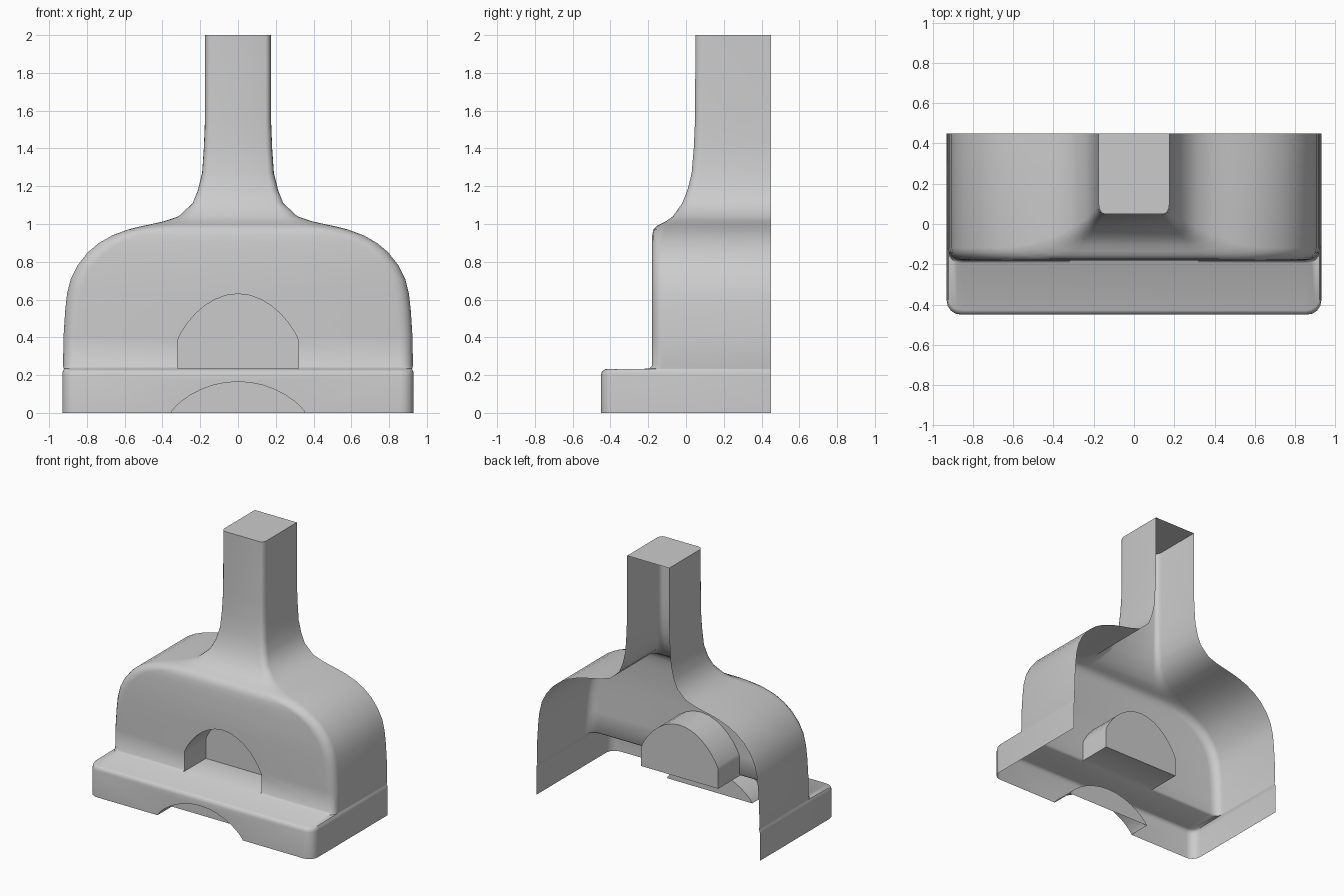
import bpy, bmesh, math

if "Cube" in bpy.data.objects:
    bpy.data.objects.remove(bpy.data.objects["Cube"])

BACK = 0.45


def make_object(name, bm):
    bmesh.ops.recalc_face_normals(bm, faces=bm.faces)
    me = bpy.data.meshes.new(name)
    bm.to_mesh(me)
    bm.free()
    ob = bpy.data.objects.new(name, me)
    bpy.context.collection.objects.link(ob)
    return ob


def section(z, w, front, rx, ry, n=4):
    """U-shaped plan outline, open side at the back, rounded front corners."""
    half = [(w, BACK)]
    for i in range(n + 1):
        a = math.pi / 2 * i / n
        half.append((w - rx + rx * math.cos(a), front + ry - ry * math.sin(a)))
    return [(x, y, z) for x, y in half] + [(-x, y, z) for x, y in reversed(half)]


def arch_cutter(name, half_width, foot, spring, rise, y_back, n=16):
    """Arched prism running from in front of the model back to y_back."""
    pts = [(-half_width, foot)]
    for i in range(n + 1):
        t = -math.cos(math.pi * i / n)
        pts.append((half_width * t, spring + rise * max(0, 1 - t * t) ** 0.8))
    pts.append((half_width, foot))
    bm = bmesh.new()
    face = bm.faces.new([bm.verts.new((x, y_back, z)) for x, z in pts])
    ext = bmesh.ops.extrude_face_region(bm, geom=[face])
    moved = [g for g in ext["geom"] if isinstance(g, bmesh.types.BMVert)]
    bmesh.ops.translate(bm, verts=moved, vec=(0, -0.7 - y_back, 0))
    ob = make_object(name, bm)
    ob.hide_render = True
    return ob


# Sections from hearth to chimney: z, half width, front y, corner rx, ry
rings = [
    (0.00, .930, -.450, .070, .07), (0.20, .930, -.450, .070, .07),
    (0.22, .928, -.445, .070, .07), (0.231, .922, -.428, .070, .06),
    (0.234, .922, -.195, .070, .06), (0.25, .926, -.180, .070, .06),
    (0.40, .924, -.180, .070, .06), (0.54, .915, -.180, .070, .06),
    (0.63, .905, -.180, .072, .06), (0.71, .885, -.180, .075, .06),
    (0.78, .850, -.180, .080, .06), (0.85, .795, -.180, .095, .06),
    (0.90, .735, -.180, .110, .06), (0.94, .665, -.179, .140, .06),
    (0.97, .585, -.173, .170, .06), (0.99, .505, -.155, .180, .06),
    (1.00, .455, -.135, .170, .06), (1.015, .390, -.105, .120, .05),
    (1.04, .315, -.070, .070, .05), (1.11, .240, -.020, .045, .045),
    (1.18, .212, .008, .040, .045), (1.27, .190, .030, .035, .045),
    (1.40, .181, .041, .033, .045), (1.55, .175, .048, .030, .045),
    (2.00, .175, .050, .030, .045),
]
bm = bmesh.new()
loops = [[bm.verts.new(p) for p in section(*r)] for r in rings]
for a, b in zip(loops, loops[1:]):
    for i in range(len(a)):
        j = (i + 1) % len(a)
        bm.faces.new((a[i], a[j], b[j], b[i]))
bm.faces.new(loops[0])
bm.faces.new(loops[-1])
fireplace = make_object("fireplace_shell", bm)

# Fire opening and log recess
cutters = [arch_cutter("fire_opening_cutter", .32, .236, .38, .25, .075),
           arch_cutter("log_recess_cutter", .355, -.1, 0, .165, -.28)]
bpy.context.view_layer.objects.active = fireplace
fireplace.select_set(True)
for c in cutters:
    mod = fireplace.modifiers.new("cut", "BOOLEAN")
    mod.object = c
    mod.operation = "DIFFERENCE"
    mod.solver = "EXACT"
    bpy.ops.object.modifier_apply(modifier=mod.name)
    bpy.data.objects.remove(c)

# Open the back and the underside
bm = bmesh.new()
bm.from_mesh(fireplace.data)
hidden = [f for f in bm.faces
          if all(v.co.y > BACK - .001 for v in f.verts) or all(v.co.z < .001 for v in f.verts)]
bmesh.ops.delete(bm, geom=hidden, context="FACES")
bm.to_mesh(fireplace.data)
bm.free()
bpy.ops.object.shade_smooth_by_angle(angle=math.radians(50))
